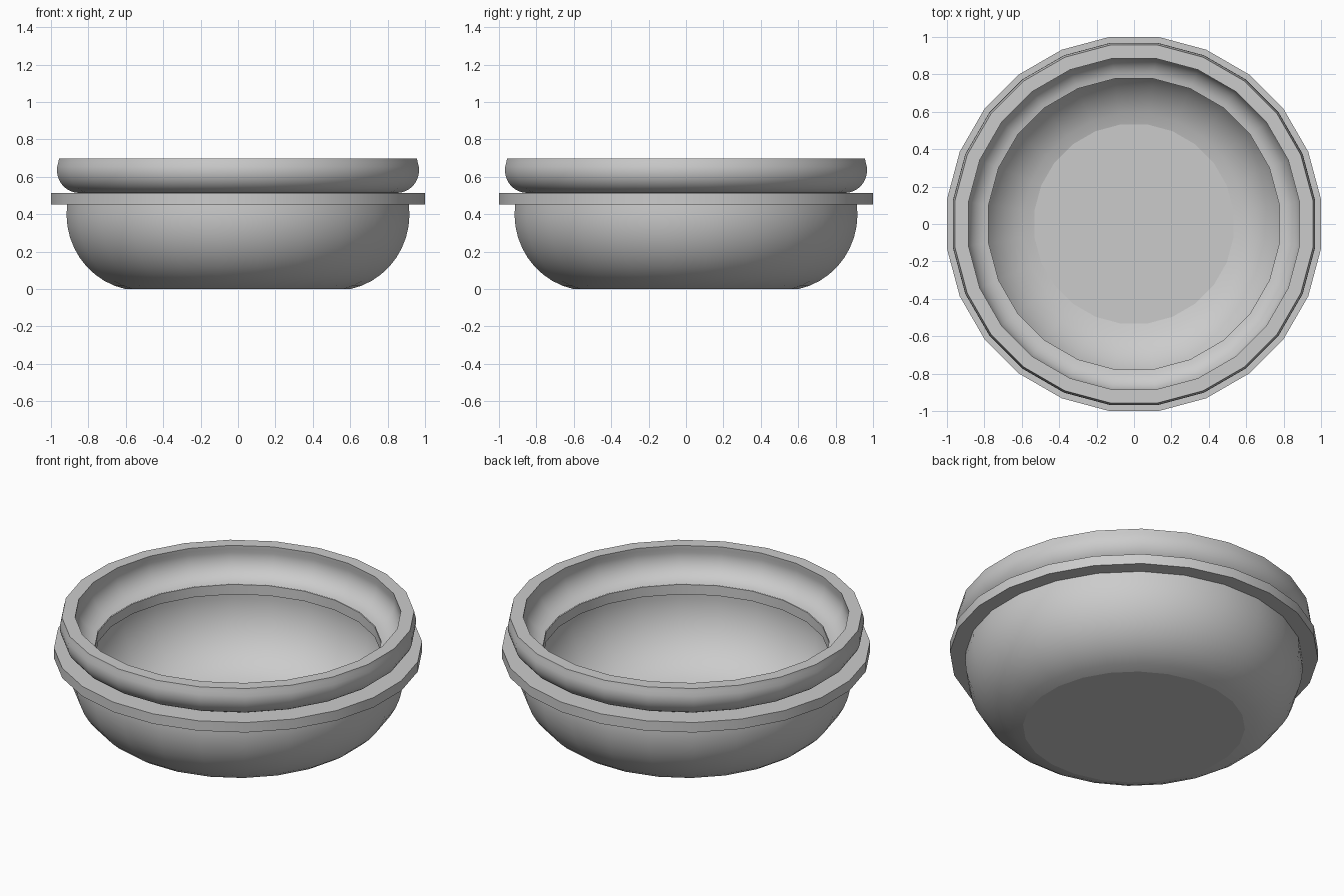
import bpy
import bmesh
import math

cube = bpy.data.objects.get("Cube")
if cube:
    bpy.data.objects.remove(cube, do_unlink=True)

SIDES = 24

grey = bpy.data.materials.new("plain_grey")
grey.use_nodes = True
colour = (0.6, 0.6, 0.6, 1.0)
grey.diffuse_color = colour
grey.node_tree.nodes["Principled BSDF"].inputs["Base Color"].default_value = colour


def arc(centre, radii, start, end, steps):
    """Points (radius, height) along part of an ellipse, angles in degrees."""
    points = []
    for i in range(steps + 1):
        a = math.radians(start + (end - start) * i / steps)
        points.append((centre[0] + radii[0] * math.cos(a),
                       centre[1] + radii[1] * math.sin(a)))
    return points


def lathe(name, profile, closed):
    """Turn a profile about z; an open profile gets a flat disc at each end."""
    bm = bmesh.new()
    grow = 1 / math.cos(math.pi / SIDES)  # profile radii reach the flats
    rings = []
    for r, z in profile:
        ring = []
        for i in range(SIDES):
            a = math.tau * (i + 0.5) / SIDES
            ring.append(bm.verts.new((r * grow * math.cos(a), r * grow * math.sin(a), z)))
        rings.append(ring)
    pairs = list(zip(rings, rings[1:]))
    if closed:
        pairs.append((rings[-1], rings[0]))
    for low, high in pairs:
        for i in range(SIDES):
            j = (i + 1) % SIDES
            bm.faces.new((low[i], low[j], high[j], high[i]))
    if not closed:
        bm.faces.new(rings[0][::-1])
        bm.faces.new(rings[-1])
    bmesh.ops.recalc_face_normals(bm, faces=bm.faces[:])
    mesh = bpy.data.meshes.new(name)
    bm.to_mesh(mesh)
    bm.free()
    mesh.materials.append(grey)
    obj = bpy.data.objects.new(name, mesh)
    bpy.context.collection.objects.link(obj)

    # Smooth walls with crisp rims and flat discs
    bpy.ops.object.select_all(action='DESELECT')
    obj.select_set(True)
    bpy.context.view_layer.objects.active = obj
    bpy.ops.object.shade_smooth_by_angle(angle=math.radians(30))
    for face in mesh.polygons:
        if len(face.vertices) > 4:
            face.use_smooth = False
    return obj


# Bowl body: rounded outer wall, then the inner wall down to the thin flat floor
outer_wall = arc((0.52, 0.40), (0.397, 0.409), -78, 8, 10)
inner_wall = arc((0.46, 0.40), (0.38, 0.387), 8, -79, 10)
lathe("bowl_body", outer_wall + inner_wall, False)

# Flat collar around the mouth of the bowl
lathe("collar", [(0.777, 0.452), (1.0, 0.452), (1.0, 0.512), (0.777, 0.512)], True)

# Raised rounded rim with a curved inner ledge
rim_outer = arc((0.85, 0.635), (0.118, 0.121), -88, 20, 10) + [(0.957, 0.697)]
rim_inner = [(0.885, 0.697)] + arc((0.767, 0.643), (0.124, 0.127), 15, -85, 9)
lathe("rim", rim_outer + rim_inner, True)
